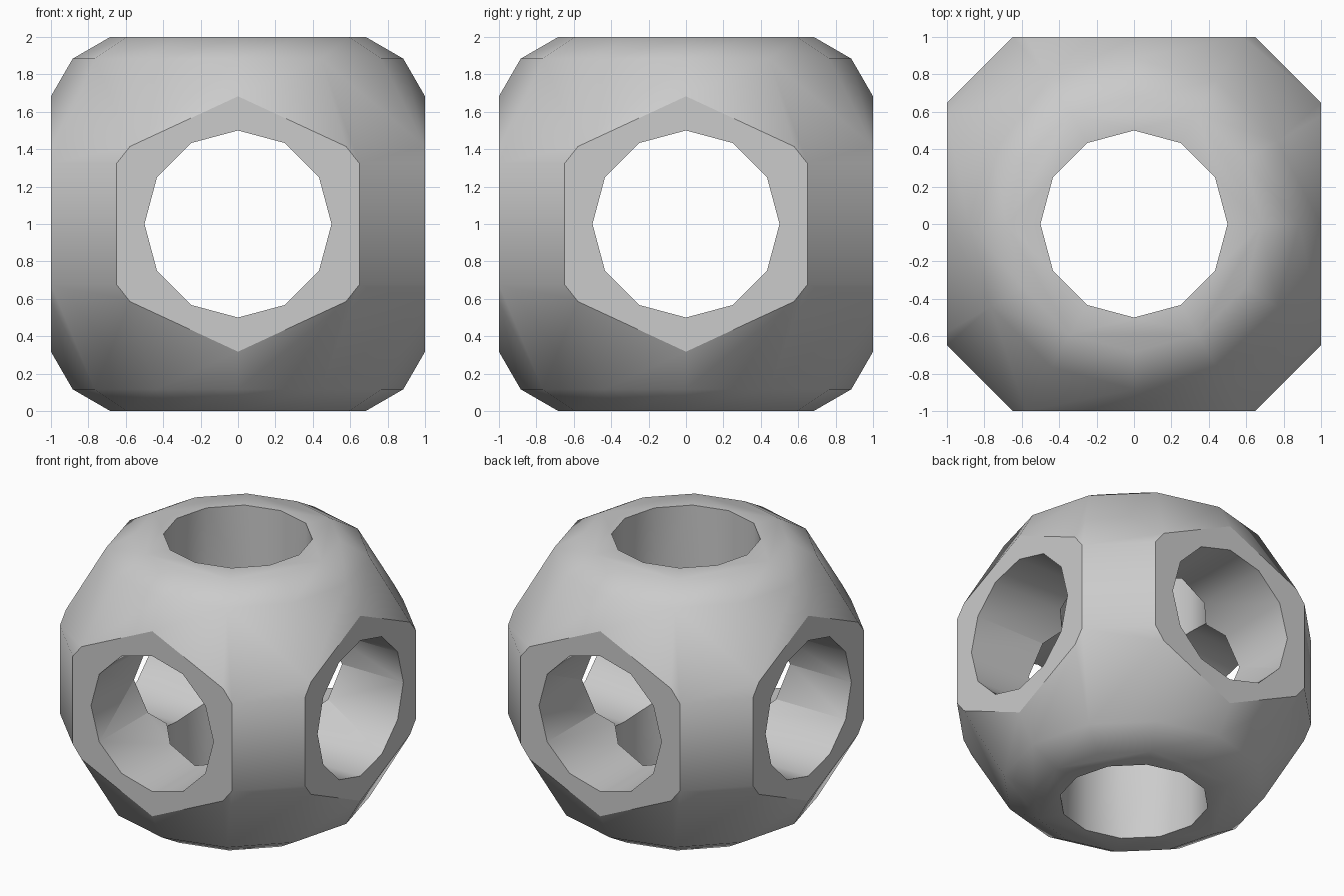
import bpy, bmesh, math
from mathutils import Matrix

if "Cube" in bpy.data.objects:
    bpy.data.objects.remove(bpy.data.objects["Cube"])

CENTRE = Matrix.Translation((0, 0, 1))
SEG = 12


def to_object(name, bm, helper=False):
    bmesh.ops.recalc_face_normals(bm, faces=bm.faces)
    mesh = bpy.data.meshes.new(name)
    bm.to_mesh(mesh)
    bm.free()
    ob = bpy.data.objects.new(name, mesh)
    bpy.context.collection.objects.link(ob)
    ob.hide_render = helper
    return ob


# Faceted ball: rings at 15, 45 and 75 degrees of latitude, capped flat
R = 1.25
bm = bmesh.new()
rings = []
for lat in (-75, -45, -15, 15, 45, 75):
    a = math.radians(lat)
    r, z = R * math.cos(a), R * math.sin(a) + 1
    rings.append([bm.verts.new((r * math.cos(2 * math.pi * i / SEG),
                                r * math.sin(2 * math.pi * i / SEG), z))
                  for i in range(SEG)])
for low, high in zip(rings, rings[1:]):
    for i in range(SEG):
        j = (i + 1) % SEG
        bm.faces.new((low[i], low[j], high[j], high[i]))
bm.faces.new(rings[0])
bm.faces.new(rings[-1])

# Slice the ball flat on all six sides
for axis in range(3):
    for side in (-1, 1):
        normal = [0, 0, 0]
        normal[axis] = side
        point = [0, 0, 1]
        point[axis] += side
        bmesh.ops.bisect_plane(bm, geom=bm.verts[:] + bm.edges[:] + bm.faces[:],
                               plane_co=point, plane_no=normal, clear_outer=True)
        rim = [e for e in bm.edges if e.is_boundary]
        bmesh.ops.holes_fill(bm, edges=rim, sides=0)
ball = to_object("bored_ball", bm)

# Three crossing twelve-sided bores
turns = (Matrix(), Matrix.Rotation(math.pi / 2, 4, 'X'), Matrix.Rotation(math.pi / 2, 4, 'Y'))
for n, turn in enumerate(turns):
    bm = bmesh.new()
    bmesh.ops.create_cone(bm, cap_ends=True, segments=SEG, radius1=0.5, radius2=0.5,
                          depth=3, matrix=CENTRE @ turn)
    cutter = to_object("bore_cutter_%d" % n, bm, helper=True)
    mod = ball.modifiers.new("bore", 'BOOLEAN')
    mod.operation = 'DIFFERENCE'
    mod.solver = 'EXACT'
    mod.object = cutter

# Apply the bores and remove the cutters
bpy.context.view_layer.objects.active = ball
ball.select_set(True)
for mod in list(ball.modifiers):
    bpy.ops.object.modifier_apply(modifier=mod.name)
for ob in [o for o in bpy.data.objects if o.hide_render]:
    bpy.data.objects.remove(ob)

# Plain grey finish, smooth over shallow edges
grey = bpy.data.materials.new("grey")
grey.diffuse_color = (0.6, 0.6, 0.6, 1)
grey.use_nodes = True
grey.node_tree.nodes["Principled BSDF"].inputs["Base Color"].default_value = grey.diffuse_color
ball.data.materials.clear()
ball.data.materials.append(grey)
bpy.ops.object.shade_smooth_by_angle(angle=math.radians(32))
